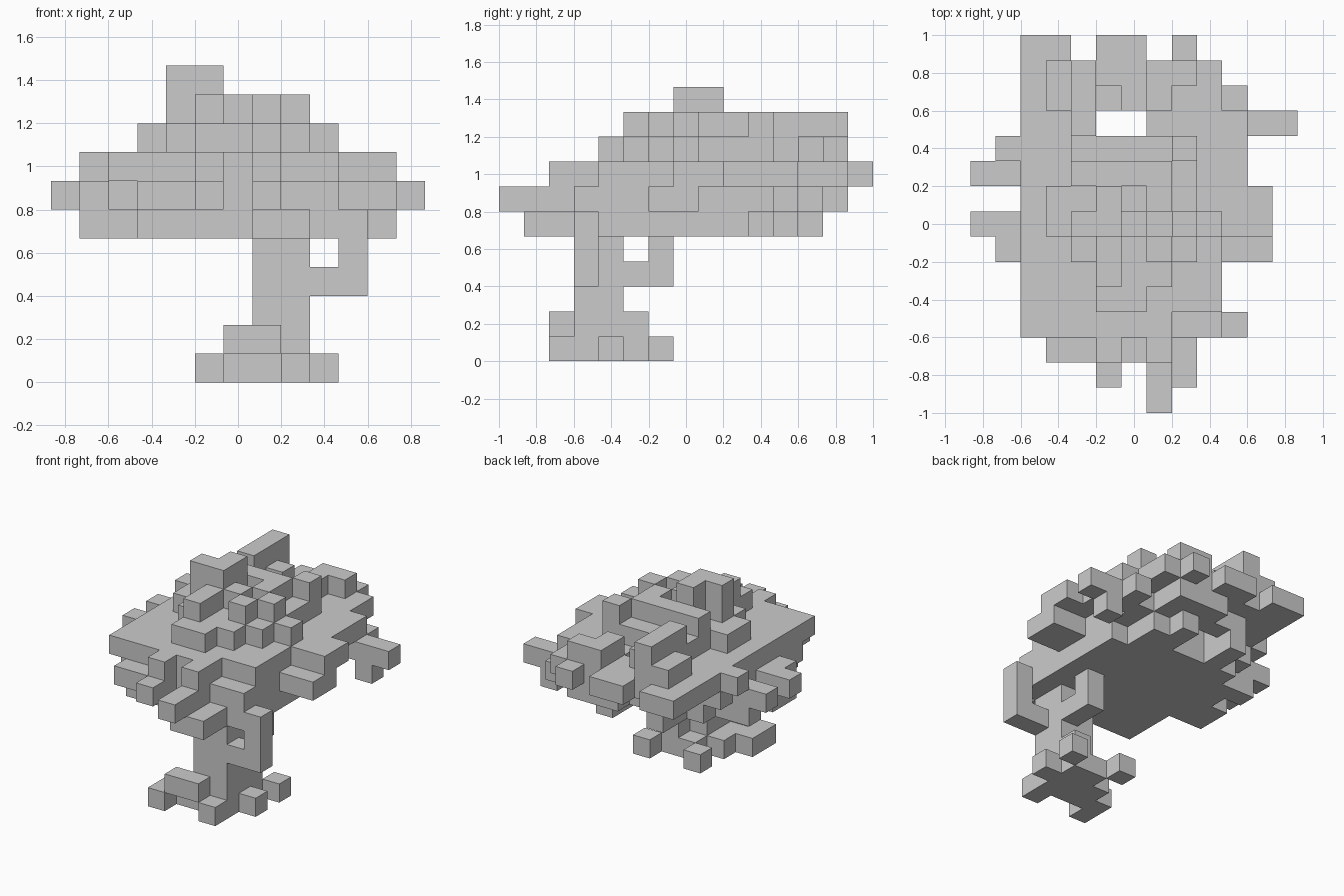
import bpy, bmesh
from math import pi

if "Cube" in bpy.data.objects:
    bpy.data.objects.remove(bpy.data.objects["Cube"])

V = 2 / 15                      # edge of one cube
DIRS = [(1, 0, 0), (-1, 0, 0), (0, 1, 0), (0, -1, 0), (0, 0, 1), (0, 0, -1)]


def blocks(layers):
    """Layer -> blocks (first column, last column, first row, last row)."""
    return {(i, j, k) for k, rects in layers.items() for a, b, c, d in rects
            for i in range(a, b + 1) for j in range(c, d + 1)}


def build(name, cells):
    """Make a clean outer skin around a set of grid cubes."""
    bm = bmesh.new()
    for c in sorted(cells):
        for d in DIRS:
            if tuple(p + q for p, q in zip(c, d)) in cells:
                continue
            ax = next(n for n in range(3) if d[n])
            u, w = (ax + 1) % 3, (ax + 2) % 3
            quad = []
            for su, sw in ((0, 0), (1, 0), (1, 1), (0, 1)):
                p = list(c)
                p[ax] += d[ax] > 0
                p[u] += su
                p[w] += sw
                quad.append(bm.verts.new(((p[0] - 6.5) * V, (p[1] - 7.5) * V, p[2] * V)))
            bm.faces.new(quad if d[ax] > 0 else quad[::-1])
    bmesh.ops.remove_doubles(bm, verts=bm.verts, dist=V * 0.01)
    bmesh.ops.dissolve_limit(bm, angle_limit=pi / 180, verts=bm.verts, edges=bm.edges)
    mesh = bpy.data.meshes.new(name)
    bm.to_mesh(mesh)
    bm.free()
    ob = bpy.data.objects.new(name, mesh)
    bpy.context.collection.objects.link(ob)


# Roots and trunk
trunk = {
    0: [(5, 5, 2, 3), (8, 8, 2, 2), (6, 8, 3, 4), (9, 9, 4, 4), (7, 8, 5, 5), (6, 6, 6, 6), (9, 9, 6, 6)],
    1: [(6, 7, 2, 2), (7, 8, 3, 4), (8, 8, 5, 5)],
    2: [(7, 8, 3, 4)],
    3: [(7, 8, 3, 4)],
    4: [(7, 8, 3, 4)],
}
# Side branches that bend upward
branches = {
    3: [(9, 10, 3, 3), (8, 8, 5, 6)],
    4: [(10, 10, 3, 3), (8, 8, 6, 6)],
    5: [(10, 10, 3, 3)],
}
# Lower crown with a ragged fringe
lower_crown = {
    5: [(3, 9, 3, 9), (3, 8, 10, 10), (2, 2, 6, 9), (1, 1, 6, 7), (1, 1, 9, 9), (7, 8, 2, 2),
        (7, 8, 1, 1), (4, 4, 11, 12), (7, 8, 11, 11), (7, 7, 12, 12), (11, 11, 11, 11)],
    6: [(3, 9, 3, 10), (2, 2, 4, 10), (0, 1, 7, 7), (0, 1, 9, 9), (1, 1, 6, 6), (10, 11, 6, 7),
        (10, 12, 11, 11), (7, 9, 11, 11), (7, 8, 12, 12), (10, 10, 12, 12), (3, 5, 2, 2), (7, 7, 0, 2),
        (5, 5, 1, 1), (4, 4, 11, 12), (5, 6, 12, 12), (6, 8, 13, 13)],
}
# Wide flat slab and the stepped mound on top
upper_crown = {
    7: [(2, 7, 3, 3), (2, 9, 4, 10), (2, 4, 11, 13), (7, 10, 11, 11), (5, 9, 12, 13),
        (2, 3, 14, 14), (5, 6, 14, 14), (8, 8, 14, 14), (1, 1, 10, 10), (10, 10, 7, 10),
        (11, 11, 7, 8), (5, 5, 2, 2), (7, 7, 2, 2)],
    8: [(5, 6, 4, 4), (5, 7, 5, 5), (4, 8, 6, 6), (4, 8, 7, 10), (3, 3, 7, 8), (9, 9, 7, 7),
        (4, 4, 11, 13), (3, 3, 12, 13), (5, 5, 12, 12), (7, 7, 12, 13), (8, 8, 13, 13)],
    9: [(5, 5, 5, 6), (7, 7, 6, 6), (8, 8, 7, 7), (4, 6, 7, 7), (5, 5, 8, 8), (7, 7, 8, 8),
        (4, 7, 9, 9), (8, 8, 10, 10), (4, 4, 11, 13)],
    10: [(4, 5, 7, 7), (5, 5, 8, 8)],
}

build("trunk", blocks(trunk) | blocks(branches))
build("crown", blocks(lower_crown) - blocks(branches) | blocks(upper_crown))
